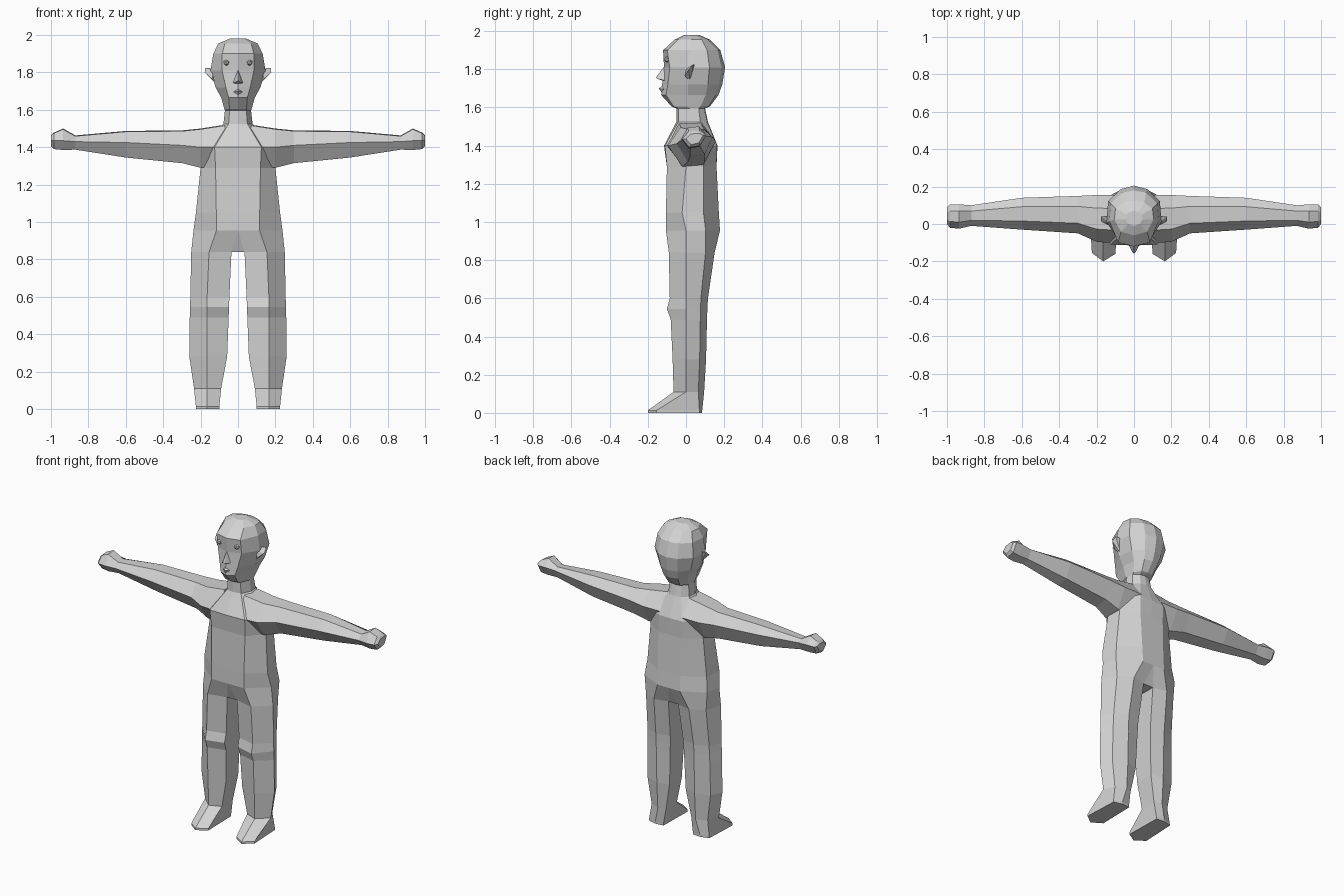
import bpy, bmesh, math
from mathutils import Vector

grey = bpy.data.materials.new("plain_grey")
grey.diffuse_color = (0.65, 0.65, 0.65, 1)


def finish(bm, name, mirror=True):
    """Turn a bmesh into a flat shaded object, mirrored across x."""
    bmesh.ops.remove_doubles(bm, verts=bm.verts, dist=0.0005)
    bmesh.ops.recalc_face_normals(bm, faces=bm.faces)
    mesh = bpy.data.meshes.new(name)
    bm.to_mesh(mesh)
    bm.free()
    mesh.materials.append(grey)
    ob = bpy.data.objects.new(name, mesh)
    bpy.context.collection.objects.link(ob)
    if mirror:
        m = ob.modifiers.new("mirror", 'MIRROR')
        m.use_clip = True
    return ob


def bridge(bm, a, b, closed=True):
    n = len(a)
    for i in range(n if closed else n - 1):
        j = (i + 1) % n
        bm.faces.new((a[i], a[j], b[j], b[i]))


def add_ring(bm, pts):
    return [bm.verts.new(p) for p in pts]


# Half sections: six points from the front round to the back
def leg_ring(z, x_in, x_ridge, x_out, yf, yb):
    return [(x_in, yf + 0.03, z), (x_ridge, yf, z), (x_out, 0.0, z),
            (x_out - 0.035, yb * 0.68, z), (x_ridge - 0.03, yb, z), (x_in, yb - 0.02, z)]


def body_ring(z, yf, yb, xf, xs, xb, bevel=0.0, side=0.0):
    return [(0, yf, z), (xf, yf + bevel, z), (xs, side, z),
            (xs * 0.94, side + (yb - side) * 0.58, z),
            (xb, yb - bevel * 0.6, z), (0, yb, z)]


# Body: legs, torso, neck and head as one mirrored skin
bm = bmesh.new()
foot = [(0.10, -0.16), (0.165, -0.2), (0.225, -0.155),
        (0.215, 0.07), (0.16, 0.085), (0.105, 0.08)]
legs = [add_ring(bm, [(x, y, 0.0) for x, y in foot]),
        add_ring(bm, [(x, y, 0.013) for x, y in foot])]
for r in [(0.11, 0.09, 0.165, 0.235, -0.065, 0.095),
          (0.28, 0.058, 0.165, 0.26, -0.07, 0.105),
          (0.49, 0.05, 0.165, 0.258, -0.08, 0.11),
          (0.545, 0.048, 0.165, 0.256, -0.10, 0.112),
          (0.60, 0.046, 0.165, 0.255, -0.085, 0.115),
          (0.84, 0.035, 0.155, 0.25, -0.09, 0.15)]:
    legs.append(add_ring(bm, leg_ring(*r)))
bm.faces.new(legs[0])
for a, b in zip(legs, legs[1:]):
    bridge(bm, a, b)

upper = [add_ring(bm, body_ring(*r)) for r in [
    # torso
    (0.955, -0.105, 0.178, 0.115, 0.238, 0.08, 0.0, 0.0),
    (1.05, -0.105, 0.172, 0.116, 0.225, 0.08, 0.0, -0.02),
    (1.29, -0.10, 0.16, 0.12, 0.20, 0.085, 0.0, 0.0),
    (1.40, -0.115, 0.165, 0.125, 0.20, 0.085, 0.005, 0.0),
    # neck
    (1.525, -0.05, 0.115, 0.05, 0.078, 0.04, 0.01, 0.02),
    (1.595, -0.05, 0.10, 0.045, 0.07, 0.035, 0.01, 0.02),
    # head
    (1.605, -0.075, 0.125, 0.045, 0.073, 0.04, 0.01, 0.01),
    (1.665, -0.13, 0.17, 0.05, 0.09, 0.05, 0.025, 0.01),
    (1.72, -0.125, 0.19, 0.065, 0.12, 0.06, 0.03, 0.01),
    (1.81, -0.115, 0.205, 0.085, 0.147, 0.07, 0.03, 0.01),
    (1.90, -0.12, 0.18, 0.085, 0.132, 0.065, 0.022, 0.015),
    (1.955, -0.06, 0.125, 0.07, 0.105, 0.055, 0.018, 0.025),
    (1.98, -0.01, 0.07, 0.03, 0.045, 0.025, 0.01, 0.025)]]
top_leg, hip = legs[-1], upper[0]
bridge(bm, top_leg, hip, closed=False)
for a, b in zip(upper, upper[1:]):
    bridge(bm, a, b, closed=False)
bm.faces.new(upper[-1])
# crotch between the legs
cf = bm.verts.new((0, -0.06, 0.84))
cb = bm.verts.new((0, 0.13, 0.84))
bm.faces.new((hip[0], top_leg[0], cf))
bm.faces.new((hip[5], cb, top_leg[5]))
bm.faces.new((top_leg[0], top_leg[5], cb, cf))
finish(bm, "body")

# Arms with fists: x, top, bottom, ridge height, front, back
bm = bmesh.new()
arm = []
for x, zt, zb, zm, yf, yb in [
        (0.07, 1.52, 1.30, 1.40, -0.105, 0.155),
        (0.20, 1.50, 1.29, 1.40, -0.095, 0.155),
        (0.30, 1.49, 1.315, 1.41, -0.05, 0.15),
        (0.60, 1.487, 1.345, 1.425, -0.03, 0.14),
        (0.87, 1.463, 1.387, 1.43, -0.01, 0.10),
        (0.935, 1.50, 1.385, 1.435, -0.025, 0.105),
        (0.985, 1.478, 1.39, 1.435, -0.02, 0.105),
        (1.00, 1.465, 1.405, 1.435, 0.0, 0.09)]:
    w = yb - yf
    arm.append(add_ring(bm, [
        (x, yf, zm), (x, yf + w * 0.27, zt - 0.004), (x, yb - w * 0.28, zt),
        (x, yb, zm + 0.02), (x, yb - w * 0.25, zb + 0.01), (x, yf + w * 0.3, zb)]))
for a, b in zip(arm, arm[1:]):
    bridge(bm, a, b)
bm.faces.new(arm[0])
bm.faces.new(arm[-1])
finish(bm, "arms")


def hull(name, pts):
    """Small convex solid around a few points."""
    bm = bmesh.new()
    bmesh.ops.convex_hull(bm, input=[bm.verts.new(p) for p in pts])
    return finish(bm, name)


# Ears
hull("ears", [(0.13, 0.0, 1.80), (0.13, 0.045, 1.82), (0.175, 0.04, 1.825),
              (0.178, 0.015, 1.80), (0.115, 0.02, 1.735), (0.14, -0.005, 1.765)])
# Nose and lips
hull("nose", [(0, -0.11, 1.82), (0, -0.158, 1.757), (0, -0.12, 1.74),
              (0.028, -0.11, 1.742), (0.01, -0.15, 1.75)])
hull("lips", [(0, -0.12, 1.715), (0, -0.143, 1.70), (0, -0.125, 1.675),
              (0.03, -0.11, 1.695)])
# Eyes
bm = bmesh.new()
bmesh.ops.create_icosphere(bm, subdivisions=1, radius=0.017)
bmesh.ops.translate(bm, verts=bm.verts, vec=Vector((0.062, -0.098, 1.852)))
finish(bm, "eyes")
